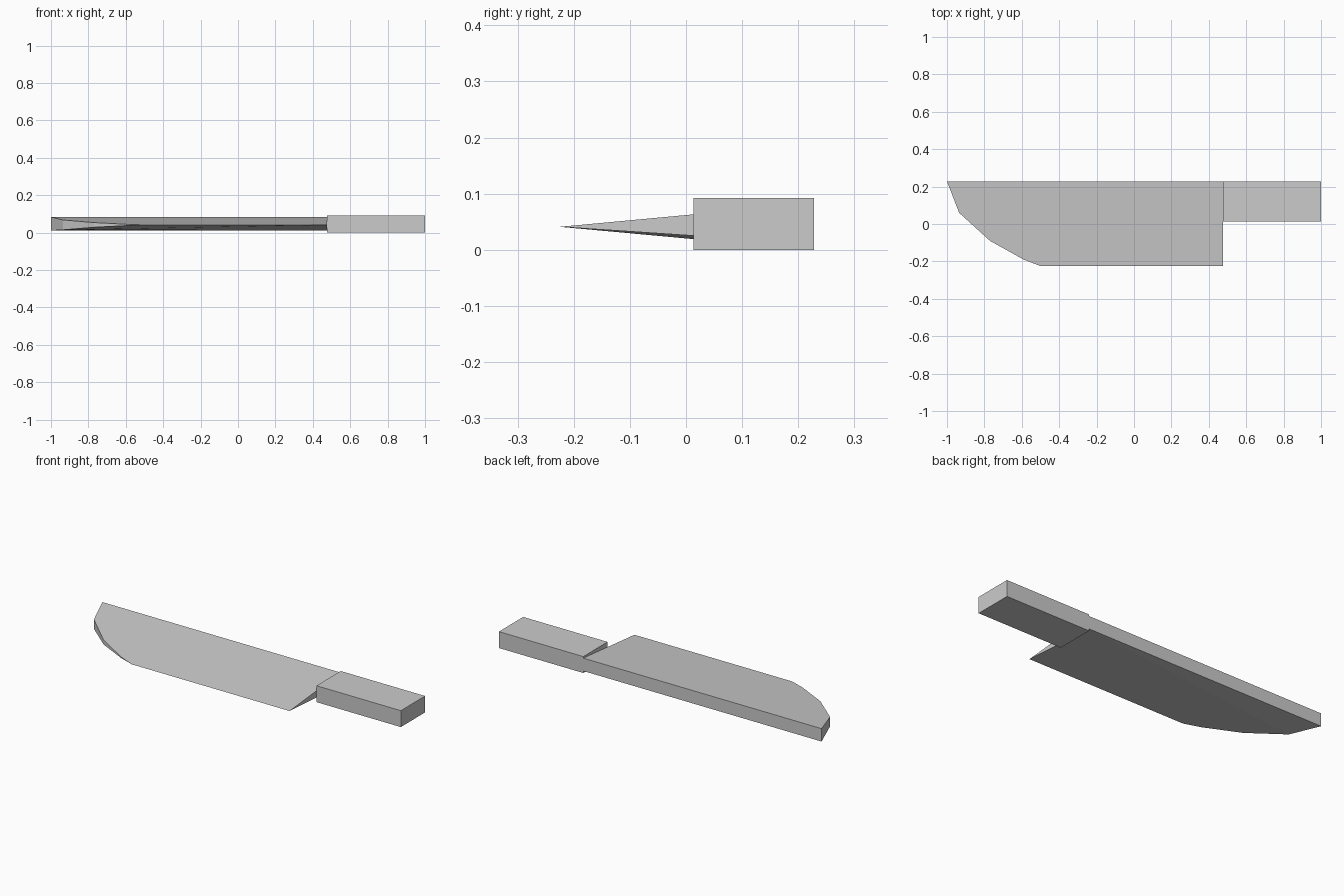
import bpy
import bmesh

cube = bpy.data.objects.get("Cube")
if cube:
    bpy.data.objects.remove(cube, do_unlink=True)

GREY = (0.6, 0.6, 0.6, 1)
grey = bpy.data.materials.new("plain_grey")
grey.use_nodes = True
grey.diffuse_color = GREY
grey.node_tree.nodes["Principled BSDF"].inputs["Base Color"].default_value = GREY


def add_object(name, bm):
    bmesh.ops.recalc_face_normals(bm, faces=bm.faces[:])
    mesh = bpy.data.meshes.new(name)
    bm.to_mesh(mesh)
    bm.free()
    mesh.materials.append(grey)
    obj = bpy.data.objects.new(name, mesh)
    bpy.context.collection.objects.link(obj)
    return obj


# Handle: a plain block
X0, X1, Y0, Y1, TOP = 0.477, 1.0, 0.013, 0.228, 0.092
bm = bmesh.new()
bmesh.ops.create_cube(bm, size=1)
for v in bm.verts:
    v.co.x = X1 if v.co.x > 0 else X0
    v.co.y = Y1 if v.co.y > 0 else Y0
    v.co.z = TOP if v.co.z > 0 else 0
add_object("handle", bm)

# Blade: a wedge, thick at the spine and sharp along the cutting edge
EDGE_Y, EDGE_Z = -0.225, 0.041
spine_heel, spine_tip = (X0, Y1), (-1.0, Y1)
belly = [(-0.935, 0.06), (-0.77, -0.09), (-0.59, -0.19)]
edge = [(-0.5, EDGE_Y), (X0, EDGE_Y)]


def top_z(y):
    return EDGE_Z + 0.093 * (y - EDGE_Y)


def bottom_z(y):
    # The underside flattens towards the spine
    return max(EDGE_Z - 0.092 * (y - EDGE_Y), 0.011 if y > 0.1 else 0)


bm = bmesh.new()
thick = [spine_heel, spine_tip] + belly
upper = [bm.verts.new((x, y, top_z(y))) for x, y in thick]
lower = [bm.verts.new((x, y, bottom_z(y))) for x, y in thick]
sharp = [bm.verts.new((x, y, EDGE_Z)) for x, y in edge]
bm.faces.new(upper + sharp)
bm.faces.new(lower[:3])
bm.faces.new([lower[0]] + lower[2:] + sharp)
for i in range(len(thick) - 1):
    bm.faces.new((upper[i], upper[i + 1], lower[i + 1], lower[i]))
bm.faces.new((upper[-1], sharp[0], lower[-1]))
bm.faces.new((upper[0], lower[0], sharp[-1]))
add_object("blade", bm)
